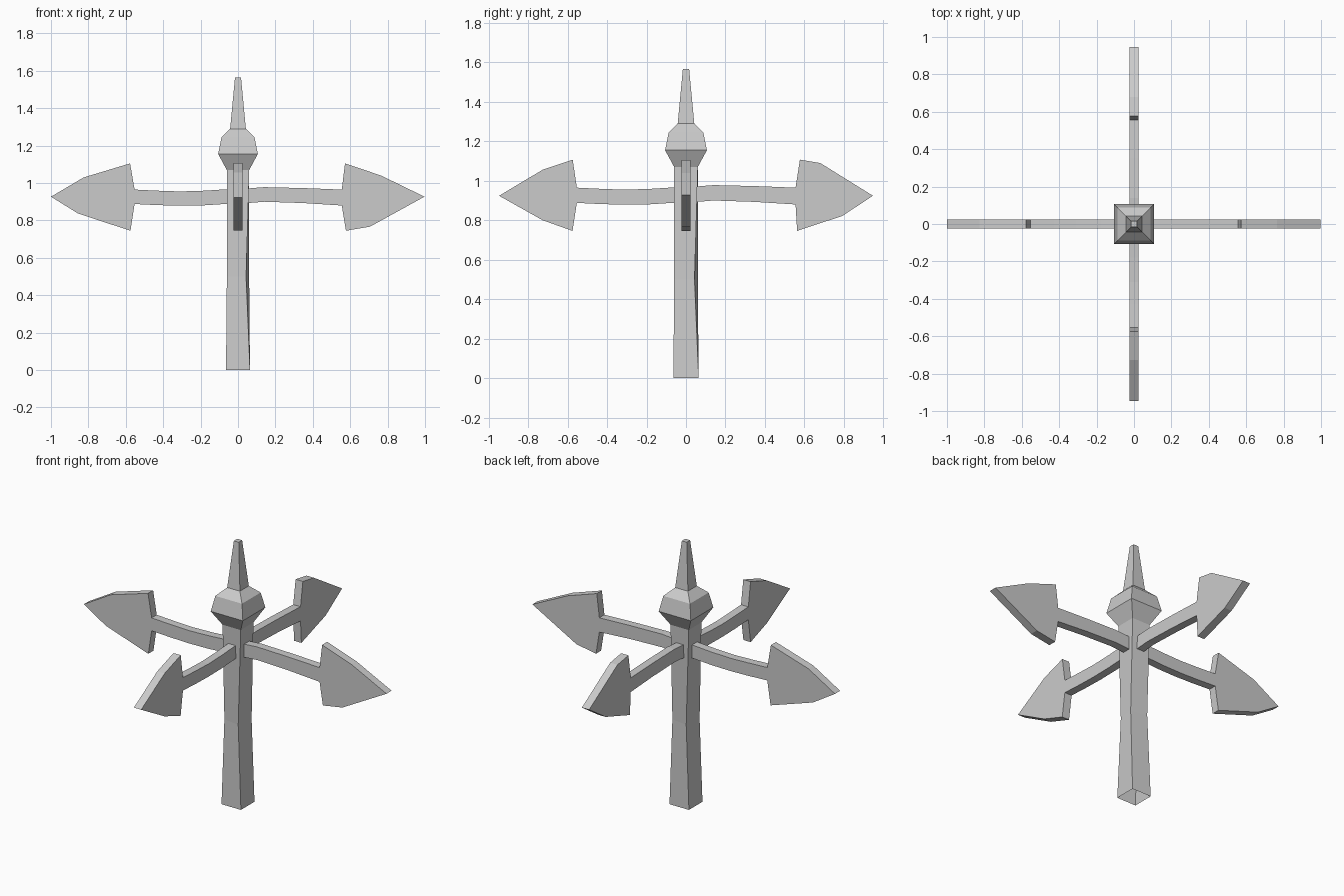
import bpy, bmesh
from math import sin, cos, pi
from mathutils import Matrix

if "Cube" in bpy.data.objects:
    bpy.data.objects.remove(bpy.data.objects["Cube"])


def finish(name, bm):
    bmesh.ops.recalc_face_normals(bm, faces=bm.faces)
    mesh = bpy.data.meshes.new(name)
    bm.to_mesh(mesh)
    bm.free()
    obj = bpy.data.objects.new(name, mesh)
    bpy.context.collection.objects.link(obj)
    return obj


def square_loft(name, levels, cap_top=False):
    """Stack of square rings: (z, half width, twist)."""
    bm = bmesh.new()
    rings = []
    for z, half, twist in levels:
        r = half * 2 ** 0.5
        angles = [pi / 4 + i * pi / 2 + twist for i in range(4)]
        rings.append([bm.verts.new((r * cos(a), r * sin(a), z)) for a in angles])
    for low, high in zip(rings, rings[1:]):
        for i in range(4):
            j = (i + 1) % 4
            bm.faces.new((low[i], low[j], high[j], high[i]))
    if cap_top:
        bm.faces.new(rings[-1])
    return finish(name, bm)


def pointer(name, outline, angle, half=0.024):
    """Flat slab from an (outward distance, z) outline, turned about z."""
    bm = bmesh.new()
    face = bm.faces.new([bm.verts.new((d, -half, z)) for d, z in outline])
    out = bmesh.ops.extrude_face_region(bm, geom=[face])
    moved = [v for v in out["geom"] if isinstance(v, bmesh.types.BMVert)]
    bmesh.ops.translate(bm, vec=(0, 2 * half, 0), verts=moved)
    bm.transform(Matrix.Rotation(angle, 4, "Z"))
    return finish(name, bm)


# Slightly twisted post, open at the bottom
square_loft("post", [(0, 0.064, 0), (0.5, 0.052, -0.16), (1.07, 0.06, 0)])

# Finial: flared collar, shoulder and tapered spike
square_loft("finial", [(1.07, 0.06, 0), (1.155, 0.106, 0), (1.245, 0.088, 0),
                       (1.29, 0.042, 0), (1.565, 0.016, 0)], cap_top=True)

# Arm bars: one bows up, the other sags
bow_low = [(0.04, 0.892), (0.14, 0.90), (0.35, 0.893), (0.555, 0.88)]
bow_high = [(0.555, 0.965), (0.35, 0.973), (0.14, 0.978), (0.04, 0.97)]
sag_low = [(0.04, 0.89), (0.18, 0.881), (0.31, 0.879), (0.43, 0.882), (0.553, 0.888)]
sag_high = [(0.553, 0.965), (0.43, 0.959), (0.31, 0.955), (0.18, 0.959), (0.04, 0.968)]

# Arrow heads, bottom barb to top barb
heads = {
    "right": [(0.577, 0.745), (0.706, 0.767), (0.997, 0.927), (0.765, 1.04), (0.572, 1.105)],
    "back": [(0.563, 0.746), (0.792, 0.822), (0.947, 0.924), (0.68, 1.09), (0.577, 1.107)],
    "left": [(0.575, 0.745), (0.855, 0.837), (1.0, 0.927), (0.825, 1.03), (0.577, 1.105)],
    "front": [(0.575, 0.746), (0.726, 0.80), (0.947, 0.924), (0.726, 1.056), (0.574, 1.107)],
}
for i, (side, head) in enumerate(heads.items()):
    low, high = (bow_low, bow_high) if i < 2 else (sag_low, sag_high)
    pointer(side + "_arrow_sign", low + head + high, i * pi / 2)
